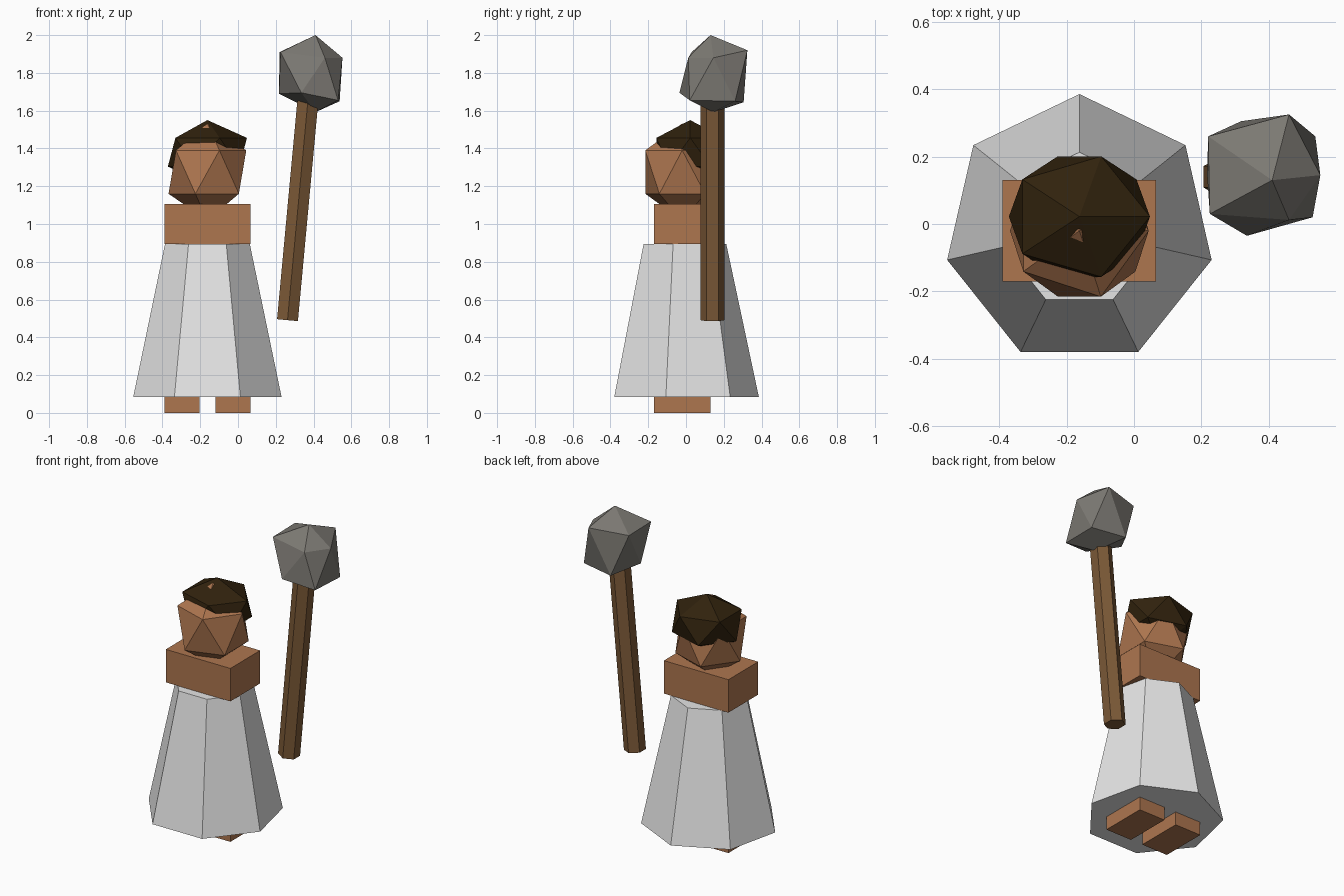
import bpy, bmesh, math
from mathutils import Vector, Matrix

if "Cube" in bpy.data.objects:
    bpy.data.objects.remove(bpy.data.objects["Cube"])


def material(name, rgb):
    m = bpy.data.materials.new(name)
    m.diffuse_color = (*rgb, 1)
    m.use_nodes = True
    m.node_tree.nodes["Principled BSDF"].inputs["Base Color"].default_value = m.diffuse_color
    return m


skin = material("skin", (0.42, 0.18, 0.078))
cloth = material("white cloth", (0.78, 0.78, 0.78))
dark = material("dark brown hair", (0.03, 0.016, 0.004))
wood = material("wood", (0.2, 0.1, 0.038))
stone = material("grey stone", (0.2, 0.19, 0.17))


def finish(name, bm, mat):
    bmesh.ops.recalc_face_normals(bm, faces=bm.faces)
    me = bpy.data.meshes.new(name)
    bm.to_mesh(me)
    bm.free()
    me.materials.append(mat)
    ob = bpy.data.objects.new(name, me)
    bpy.context.collection.objects.link(ob)
    return ob


def box(name, lo, hi, mat):
    bm = bmesh.new()
    bmesh.ops.create_cube(bm, size=1)
    lo, hi = Vector(lo), Vector(hi)
    bm.transform(Matrix.Translation((lo + hi) / 2) @ Matrix.Diagonal((*(hi - lo), 1)))
    finish(name, bm, mat)


def frustum(name, sides, r0, r1, height, matrix, mat):
    # Ring of corners starts at +y
    bm = bmesh.new()
    rings = []
    for r, z in ((r0, 0), (r1, height)):
        angles = [math.pi / 2 + math.tau * i / sides for i in range(sides)]
        rings.append([bm.verts.new((r * math.cos(a), r * math.sin(a), z)) for a in angles])
    for i in range(sides):
        j = (i + 1) % sides
        bm.faces.new((rings[0][i], rings[0][j], rings[1][j], rings[1][i]))
    for ring in rings:
        bm.faces.new(ring)
    bm.transform(matrix)
    finish(name, bm, mat)


def ball(name, centre, radii, mat):
    bm = bmesh.new()
    bmesh.ops.create_icosphere(bm, subdivisions=1, radius=1)
    bm.transform(Matrix.Translation(centre) @ Matrix.Diagonal((*radii, 1)))
    finish(name, bm, mat)


# Body: feet, robe, shoulders
box("left_foot", (-0.39, -0.17, 0), (-0.205, 0.13, 0.085), skin)
box("right_foot", (-0.12, -0.17, 0), (0.065, 0.13, 0.085), skin)
frustum("robe", 7, 0.4025, 0.23, 0.81, Matrix.Translation((-0.162, -0.017, 0.085)), cloth)
box("shoulders", (-0.39, -0.17, 0.895), (0.065, 0.13, 1.105), skin)

# Head and hair cap
ball("head", (-0.162, -0.02, 1.275), (0.23, 0.23, 0.257), skin)
ball("hair", (-0.162, 0.022, 1.38), (0.234, 0.21, 0.17), dark)

# Leaning six-sided club handle
foot, tip = Vector((0.262, 0.14, 0.491)), Vector((0.378, 0.14, 1.74))
axis = tip - foot
lean = Matrix.Rotation(math.atan2(axis.x, axis.z), 4, 'Y')
frustum("club_handle", 6, 0.064, 0.064, axis.length, Matrix.Translation(foot) @ lean, wood)

# Rough stone club head
bm = bmesh.new()
for p in ((0.41, 0.13, 2.0),
          (0.46, 0.325, 1.92), (0.22, 0.26, 1.91), (0.225, 0.03, 1.91),
          (0.46, 0.012, 1.88), (0.553, 0.145, 1.88),
          (0.538, 0.26, 1.65), (0.318, 0.305, 1.645), (0.217, 0.145, 1.69),
          (0.335, -0.035, 1.695), (0.53, 0.02, 1.655),
          (0.41, 0.145, 1.592)):
    bm.verts.new(p)
bmesh.ops.convex_hull(bm, input=bm.verts)
finish("club_stone", bm, stone)
